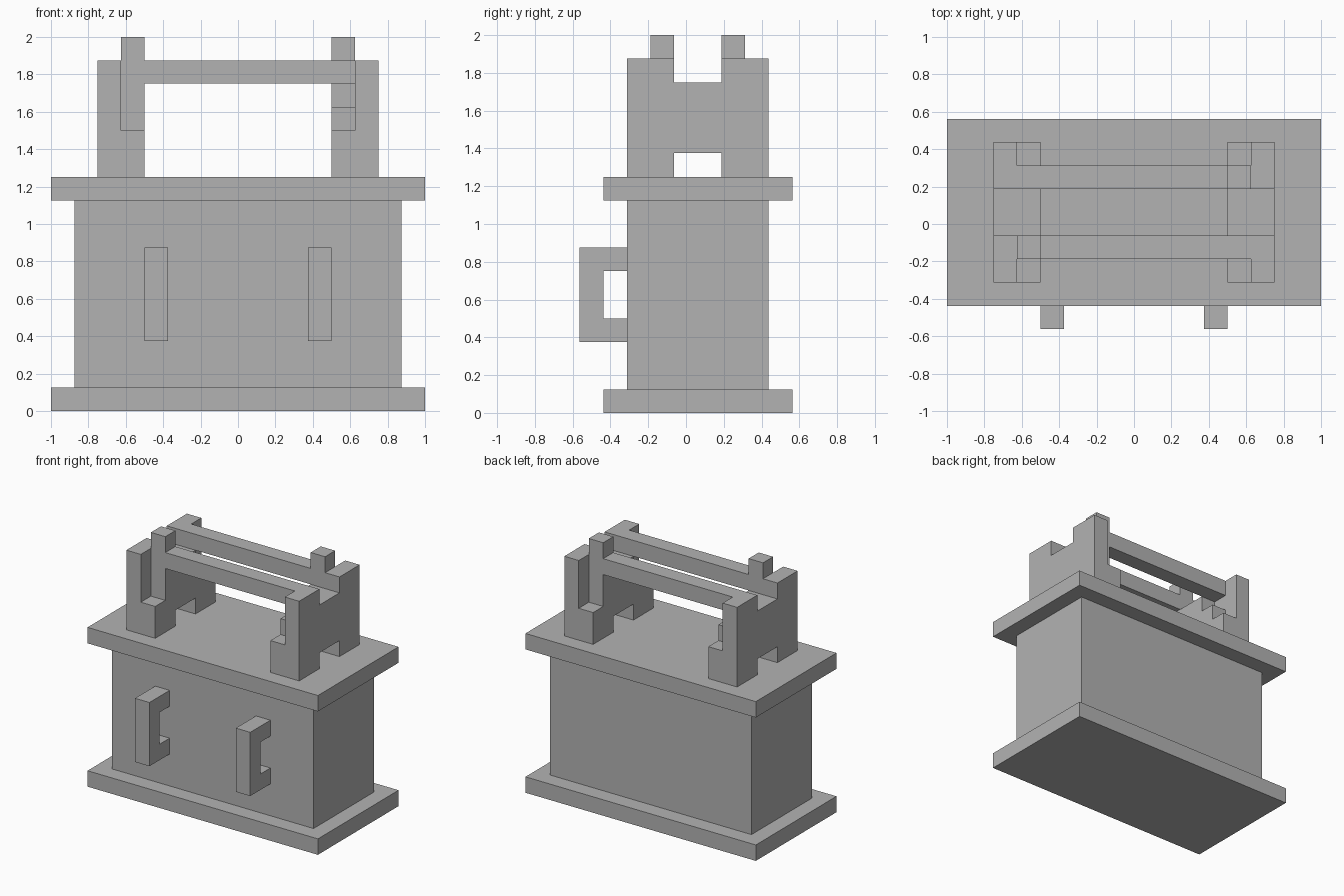
import bpy, bmesh

if "Cube" in bpy.data.objects:
    bpy.data.objects.remove(bpy.data.objects["Cube"], do_unlink=True)

U = 0.125          # one grid step
Y_MID = 0.0625     # depth centre of the cabinet

grey = bpy.data.materials.new("plain_grey")
grey.use_nodes = True
colour = (0.45, 0.45, 0.45, 1)
grey.diffuse_color = colour
grey.node_tree.nodes["Principled BSDF"].inputs["Base Color"].default_value = colour


def prism(name, x0, x1, profile, turned=False):
    """Extrude a (depth, height) profile from x0 to x1, optionally turned half round."""
    s = -1 if turned else 1
    bm = bmesh.new()
    face = bm.faces.new([bm.verts.new((s * x0 * U, s * y * U + Y_MID, z * U)) for y, z in profile])
    out = bmesh.ops.extrude_face_region(bm, geom=[face])["geom"]
    moved = [v for v in out if isinstance(v, bmesh.types.BMVert)]
    bmesh.ops.translate(bm, verts=moved, vec=(s * (x1 - x0) * U, 0, 0))
    bmesh.ops.recalc_face_normals(bm, faces=bm.faces)
    mesh = bpy.data.meshes.new(name)
    bm.to_mesh(mesh)
    bm.free()
    mesh.materials.append(grey)
    obj = bpy.data.objects.new(name, mesh)
    bpy.context.collection.objects.link(obj)
    return obj


def box(name, x0, x1, y0, y1, z0, z1, turned=False):
    return prism(name, x0, x1, [(y0, z0), (y1, z0), (y1, z1), (y0, z1)], turned)


# Cabinet
box("base_slab", -8, 8, -4, 4, 0, 1)
box("cabinet_body", -7, 7, -3, 3, 1, 9)
box("top_slab", -8, 8, -4, 4, 9, 10)

# Bracket handles on the front
handle = [(-3, 3), (-5, 3), (-5, 7), (-3, 7), (-3, 6), (-4, 6), (-4, 4), (-3, 4)]
for side, x in (("right", -4), ("left", 3)):
    prism(side + "_handle", x, x + 1, handle)

# End frames and rails: each half is the other turned half round
feet = [(-3, 10), (-1, 10), (-1, 11), (1, 11), (1, 10), (3, 10)]
outer = feet + [(3, 15), (1, 15), (1, 14), (-1, 14), (-1, 15), (-3, 15)]
inner = feet + [(3, 12), (2, 12), (2, 13), (1, 13), (1, 14), (-1, 14),
                (-1, 16), (-2, 16), (-2, 12), (-3, 12)]
for turned in (False, True):
    end = "left" if turned else "right"
    prism(end + "_outer_frame", -6, -5, outer, turned)
    prism(end + "_inner_frame", -5, -4, inner, turned)
    box("back_rail" if turned else "front_rail", -4, 5, -2, -1, 14, 15, turned)
